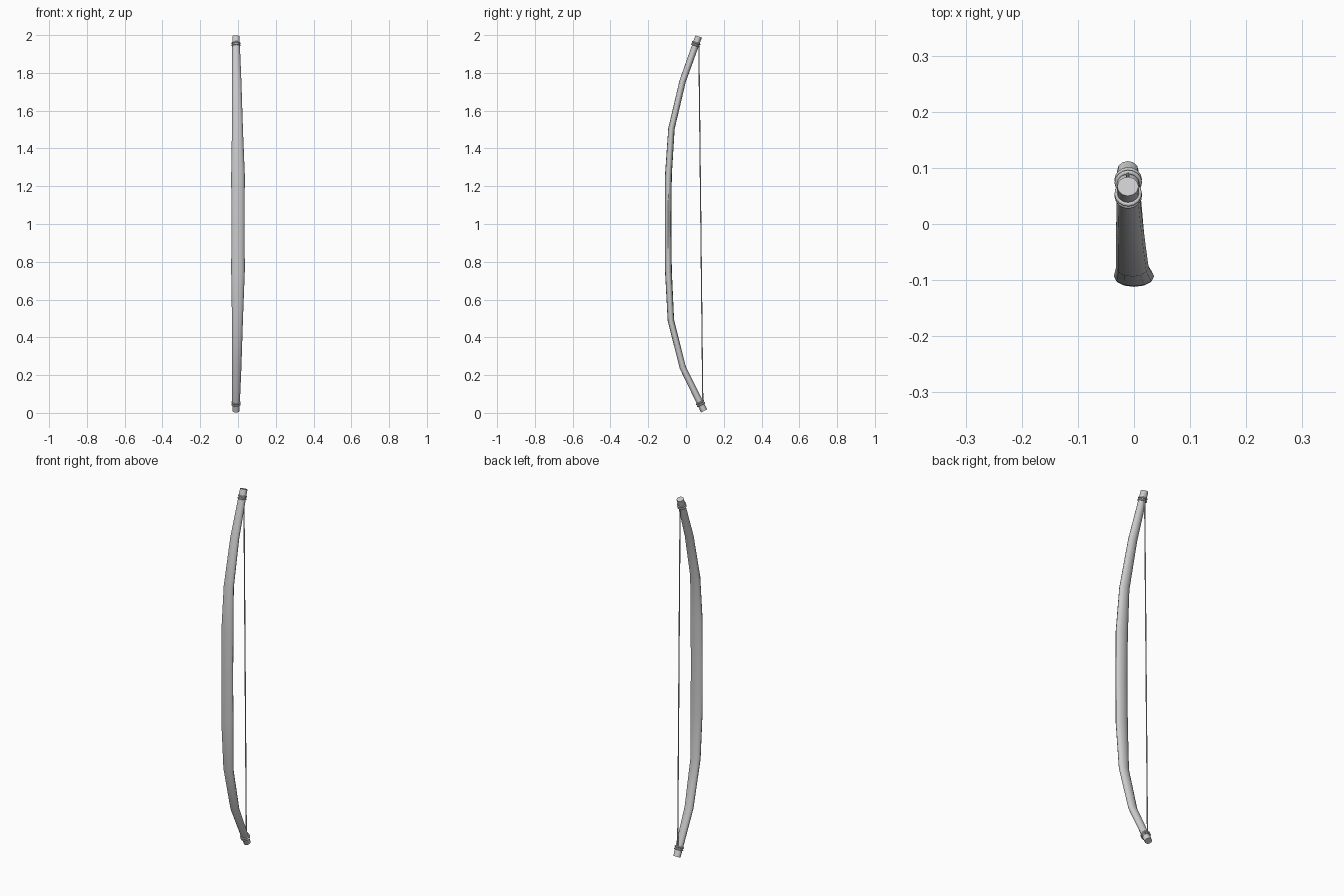
import bpy, bmesh, math
from mathutils import Vector

if "Cube" in bpy.data.objects:
    bpy.data.objects.remove(bpy.data.objects["Cube"])

SIDES = 12

# Limb stations: centre x, y, z, half width, half depth
STATIONS = [
    (-0.011, 0.096, 0.010, 0.019, 0.018),
    (-0.007, -0.017, 0.240, 0.025, 0.017),
    (-0.003, -0.080, 0.490, 0.029, 0.017),
    (0.0, -0.093, 0.750, 0.036, 0.018),
    (0.0, -0.095, 1.000, 0.035, 0.017),
    (0.0, -0.093, 1.260, 0.036, 0.018),
    (-0.003, -0.077, 1.505, 0.029, 0.017),
    (-0.007, -0.018, 1.755, 0.025, 0.017),
    (-0.011, 0.067, 1.993, 0.019, 0.018),
]


def finish(bm, name):
    bmesh.ops.recalc_face_normals(bm, faces=bm.faces)
    me = bpy.data.meshes.new(name)
    bm.to_mesh(me)
    bm.free()
    ob = bpy.data.objects.new(name, me)
    bpy.context.collection.objects.link(ob)
    bpy.ops.object.select_all(action='DESELECT')
    ob.select_set(True)
    bpy.context.view_layer.objects.active = ob
    bpy.ops.object.shade_smooth_by_angle(angle=math.radians(55))
    return ob


def loft(name, stations, sides):
    bm = bmesh.new()
    rings = []
    n = len(stations)
    pts = [Vector(s[:3]) for s in stations]
    for i, s in enumerate(stations):
        d = pts[min(i + 1, n - 1)] - pts[max(i - 1, 0)]
        across = Vector((0, d.z, -d.y)).normalized()
        ring = []
        for k in range(sides):
            a = 2 * math.pi * k / sides
            ring.append(bm.verts.new(pts[i] + Vector((s[3] * math.cos(a), 0, 0))
                                     + across * s[4] * math.sin(a)))
        rings.append(ring)
    for a, b in zip(rings, rings[1:]):
        for k in range(sides):
            j = (k + 1) % sides
            bm.faces.new((a[k], a[j], b[j], b[k]))
    bm.faces.new(rings[0])
    bm.faces.new(rings[-1])
    return finish(bm, name)


# Bow stave
loft("bow_stave", STATIONS, SIDES)

# Bowstring
loft("bowstring", [(-0.011, 0.089, 0.045, 0.003, 0.003),
                   (-0.011, 0.068, 1.955, 0.003, 0.003)], 8)

# String loops wound around each tip
for label, tip, inner in (("lower", STATIONS[0], STATIONS[1]),
                          ("upper", STATIONS[-1], STATIONS[-2])):
    p, q = Vector(tip[:3]), Vector(inner[:3])
    axis = (q - p).normalized()
    for i, dist in enumerate((0.038, 0.050)):
        bpy.ops.mesh.primitive_torus_add(
            major_radius=0.0205, minor_radius=0.004,
            major_segments=16, minor_segments=8,
            location=p + axis * dist,
            rotation=axis.to_track_quat('Z', 'Y').to_euler())
        ring = bpy.context.object
        ring.name = f"{label}_string_loop_{i + 1}"
        bpy.ops.object.shade_smooth()
